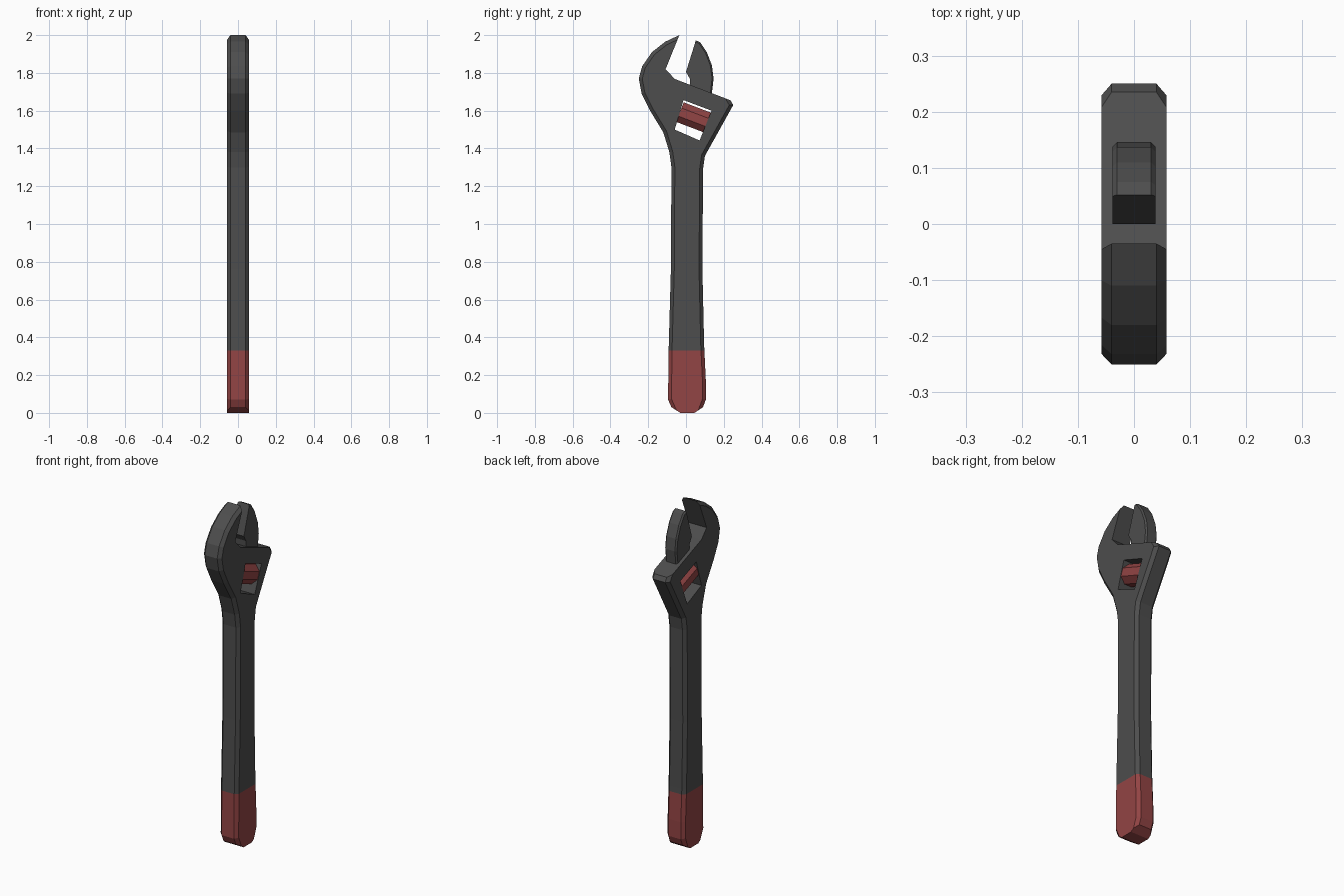
import bpy, bmesh, math
from mathutils import Vector

if "Cube" in bpy.data.objects:
    bpy.data.objects.remove(bpy.data.objects["Cube"])


def material(name, rgb):
    m = bpy.data.materials.new(name)
    m.diffuse_color = (*rgb, 1)
    m.use_nodes = True
    m.node_tree.nodes["Principled BSDF"].inputs["Base Color"].default_value = m.diffuse_color
    return m


STEEL = material("dark_steel", (0.075, 0.075, 0.075))
RED = material("red", (0.29, 0.058, 0.058))


def finish(name, bm, mats):
    bmesh.ops.recalc_face_normals(bm, faces=bm.faces)
    me = bpy.data.meshes.new(name)
    bm.to_mesh(me)
    bm.free()
    for m in mats:
        me.materials.append(m)
    ob = bpy.data.objects.new(name, me)
    bpy.context.collection.objects.link(ob)
    return ob


def prism(pts, half, chamfer=0.0, plain=()):
    """Extrude a (y, z) outline to x = +-half; chamfer rims except plain segments."""
    bm = bmesh.new()
    n = len(pts)
    a = [bm.verts.new((-half, y, z)) for y, z in pts]
    b = [bm.verts.new((half, y, z)) for y, z in pts]
    bm.faces.new(a)
    bm.faces.new(b[::-1])
    for i in range(n):
        j = (i + 1) % n
        bm.faces.new((a[i], b[i], b[j], a[j]))
    bmesh.ops.recalc_face_normals(bm, faces=bm.faces)
    if chamfer:
        rims = [bm.edges.get((r[i], r[(i + 1) % n]))
                for r in (a, b) for i in range(n) if i not in plain]
        bmesh.ops.bevel(bm, geom=rims, offset=chamfer, offset_type='OFFSET',
                        segments=1, profile=0.5, affect='EDGES')
    return bm


# Handle, head and fixed jaw as one outline
body_outline = [
    (-0.03, 0), (0.045, 0), (0.09, 0.03), (0.105, 0.07), (0.105, 0.17),
    (0.096, 0.36), (0.087, 0.75), (0.09, 1.29), (0.10, 1.36),
    (0.25, 1.63), (0.235, 1.655),
    (-0.06, 1.768), (-0.108, 1.82), (-0.035, 2.0),
    (-0.11, 1.965), (-0.18, 1.91), (-0.232, 1.835), (-0.25, 1.77),
    (-0.235, 1.69), (-0.19, 1.60), (-0.12, 1.485), (-0.088, 1.38),
    (-0.077, 1.30), (-0.08, 0.76), (-0.092, 0.33), (-0.095, 0.07), (-0.077, 0.03)]
last = len(body_outline) - 1
bm = prism(body_outline, 0.058, 0.018, plain=(0, 1, 10, 11, 12, last))

# Red dipped handle end
GRIP = 0.33
bmesh.ops.bisect_plane(bm, geom=bm.verts[:] + bm.edges[:] + bm.faces[:], dist=1e-5,
                       plane_co=(0, 0, GRIP), plane_no=(0, 0, 1))
for f in bm.faces:
    f.material_index = 1 if f.calc_center_median().z < GRIP else 0
body = finish("wrench_body", bm, [STEEL, RED])

# Through slot for the adjusting screw
slot = finish("slot_cutter",
              prism([(-0.013, 1.656), (0.135, 1.60), (0.072, 1.442), (-0.06, 1.50)], 0.2),
              [STEEL])
slot.hide_render = True
cut = body.modifiers.new("slot", 'BOOLEAN')
cut.operation = 'DIFFERENCE'
cut.solver = 'EXACT'
cut.object = slot
bpy.context.view_layer.objects.active = body
body.select_set(True)
bpy.ops.object.modifier_apply(modifier="slot")
bpy.data.objects.remove(slot, do_unlink=True)

# Sliding jaw, sunk into the head
jaw_outline = [
    (0.02, 1.70), (0.135, 1.66), (0.138, 1.70), (0.146, 1.77), (0.137, 1.84),
    (0.11, 1.91), (0.075, 1.962), (0.052, 1.972), (0.0, 1.805), (0.02, 1.77)]
finish("sliding_jaw", prism(jaw_outline, 0.038, 0.008, plain=(0, 7, 8, 9)), [STEEL])

# Octagonal adjusting screw lying along the slot
bm = bmesh.new()
bmesh.ops.create_cone(bm, cap_ends=True, segments=8, radius1=0.06, radius2=0.06, depth=0.154)
bmesh.ops.rotate(bm, verts=bm.verts, cent=(0, 0, 0),
                 matrix=Vector((0, 0, 1)).rotation_difference(Vector((0, 1, 0))).to_matrix())
# turn so flats face the sides, then tilt with the head
from_axis = Vector((0, 1, 0))
v = bm.verts[:][0].co
turn = math.atan2(v.z, v.x)
spin = math.pi / 8 if abs(math.sin(4 * turn)) < 0.5 else 0
for vert in bm.verts:
    x, z = vert.co.x, vert.co.z
    vert.co.x = x * math.cos(spin) - z * math.sin(spin)
    vert.co.z = x * math.sin(spin) + z * math.cos(spin)
tilt = Vector((0, 1, 0)).rotation_difference(Vector((0, 0.935, -0.355))).to_matrix()
bmesh.ops.rotate(bm, verts=bm.verts, cent=(0, 0, 0), matrix=tilt)
bmesh.ops.translate(bm, verts=bm.verts, vec=(0, 0.04, 1.565))
finish("adjusting_screw", bm, [RED])
